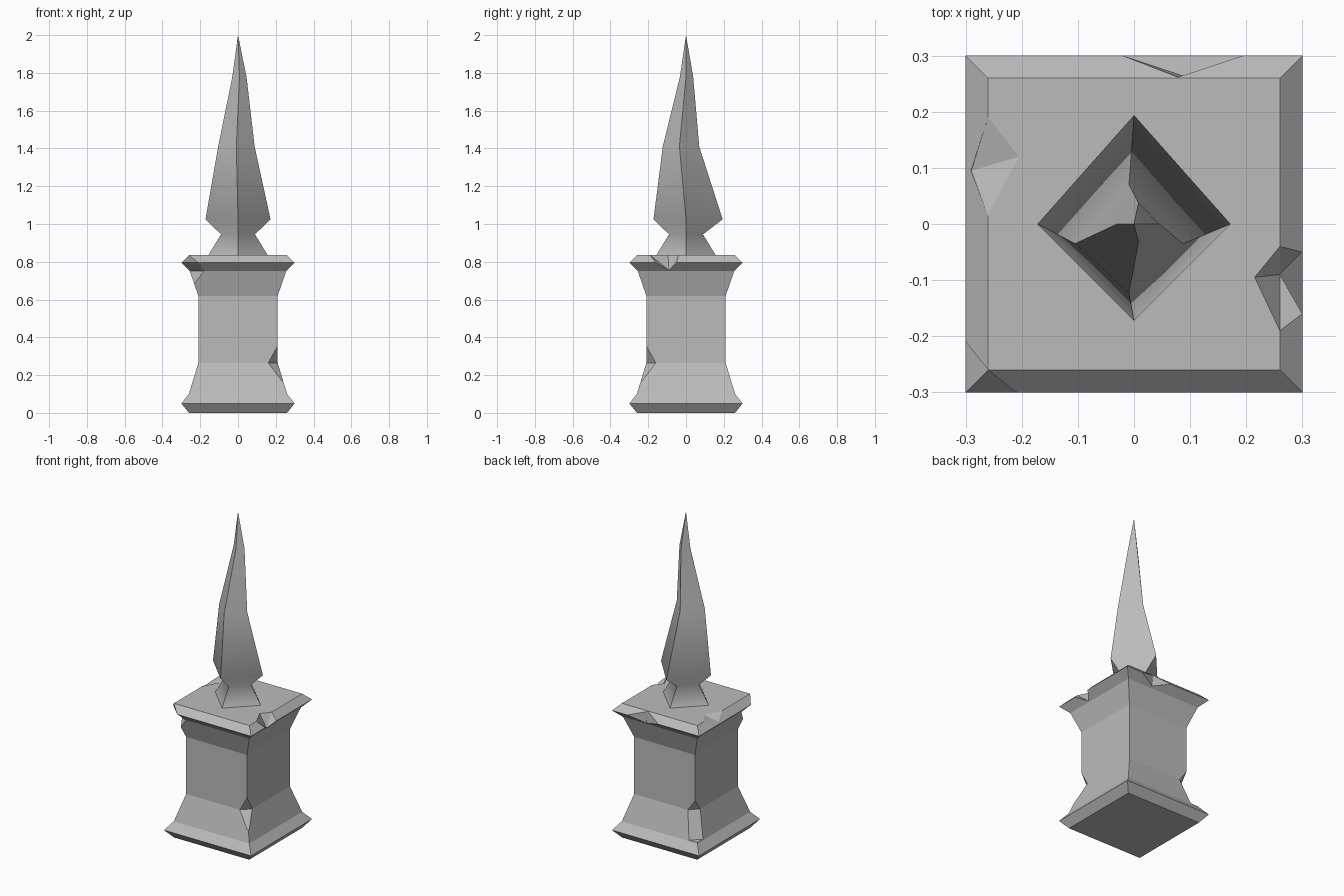
import bpy, bmesh, math
from mathutils import Vector

if "Cube" in bpy.data.objects:
    bpy.data.objects.remove(bpy.data.objects["Cube"], do_unlink=True)

stone = bpy.data.materials.new("grey_stone")
stone.use_nodes = True
GREY = (0.5, 0.5, 0.5, 1)
stone.diffuse_color = GREY
stone.node_tree.nodes["Principled BSDF"].inputs["Base Color"].default_value = GREY


def finish(name, bm):
    bmesh.ops.recalc_face_normals(bm, faces=bm.faces[:])
    mesh = bpy.data.meshes.new(name)
    bm.to_mesh(mesh)
    bm.free()
    mesh.materials.append(stone)
    obj = bpy.data.objects.new(name, mesh)
    bpy.context.collection.objects.link(obj)
    return obj


def loft(name, rings):
    """Bridge four-cornered rings; a ring of one point closes to a tip."""
    bm = bmesh.new()
    rows = [[bm.verts.new(p) for p in ring] for ring in rings]
    bm.faces.new(rows[0])
    for low, high in zip(rows, rows[1:]):
        for i in range(4):
            j = (i + 1) % 4
            if len(high) == 1:
                bm.faces.new((low[i], low[j], high[0]))
            else:
                bm.faces.new((low[i], low[j], high[j], high[i]))
    if len(rows[-1]) == 4:
        bm.faces.new(rows[-1])
    return finish(name, bm)


def carve(target, points):
    """Cut the convex hull of the points out of the target."""
    bm = bmesh.new()
    for p in points:
        bm.verts.new(p)
    hull = bmesh.ops.convex_hull(bm, input=bm.verts[:])
    spare = [g for g in hull["geom_interior"] if isinstance(g, bmesh.types.BMVert)]
    bmesh.ops.delete(bm, geom=spare, context='VERTS')
    cutter = finish("chip_cutter", bm)
    cutter.hide_render = True
    mod = target.modifiers.new("chip", 'BOOLEAN')
    mod.operation, mod.solver, mod.object = 'DIFFERENCE', 'EXACT', cutter
    bpy.context.view_layer.objects.active = target
    bpy.ops.object.modifier_apply(modifier=mod.name)
    bpy.data.objects.remove(cutter, do_unlink=True)


def chip_corner(target, sx, sy, profile):
    """Wedge across a vertical corner; profile holds (|x| + |y|, z) pairs."""
    outer = [(0.9, profile[0][1]), (0.9, profile[-1][1])]
    carve(target, [(sx * (d / 2 + w), sy * (d / 2 - w), z)
                   for d, z in profile + outer for w in (-0.4, 0.4)])


def chip_rim(target, points, out):
    """Notch in the cap rim; the first point is the innermost one on top."""
    pts = [Vector(p) for p in points]
    push = Vector(out) * 0.1 + Vector((0, 0, 0.05))
    carve(target, pts + [p + push for p in pts] + [pts[0] + Vector((0, 0, 0.05))])


# Square pedestal: foot, flared base, shaft, flared capital and cap
profile = [(0.26, 0), (0.3, 0.05), (0.26, 0.1), (0.21, 0.265),
           (0.21, 0.62), (0.255, 0.75), (0.3, 0.795), (0.26, 0.835)]
pedestal = loft("pedestal", [[(-r, -r, z), (r, -r, z), (r, r, z), (-r, r, z)]
                             for r, z in profile])

# Broken corners
chip_corner(pedestal, 1, -1, [(0.42, 0.355), (0.37, 0.265), (0.47, 0.17)])
chip_corner(pedestal, -1, 1, [(0.42, 0.335), (0.37, 0.265), (0.46, 0.105)])
chip_corner(pedestal, -1, -1, [(0.526, 0.86), (0.51, 0.795)])
chip_corner(pedestal, -1, -1, [(0.51, 0.796), (0.435, 0.75), (0.462, 0.685)])

# Broken cap rims: left, back and right sides
chip_rim(pedestal, [(0.215, -0.095, 0.835), (0.26, -0.04, 0.835), (0.26, -0.19, 0.835),
                    (0.3, -0.05, 0.795), (0.3, -0.16, 0.795), (0.26, -0.09, 0.755)], (1, 0, 0))
chip_rim(pedestal, [(0.077, 0.262, 0.835), (-0.025, 0.302, 0.794), (0.2, 0.302, 0.794),
                    (0.09, 0.264, 0.755)], (0, 1, 0))
chip_rim(pedestal, [(-0.205, 0.12, 0.835), (-0.26, 0.19, 0.835), (-0.26, 0.015, 0.835),
                    (-0.29, 0.095, 0.804)], (-1, 0, 0))

# Crooked four-sided spike standing on a pinched neck
spike = loft("spike", [
    [(0.16, 0, 0.83), (0, 0.16, 0.83), (-0.16, 0, 0.83), (0, -0.16, 0.83)],
    [(0.09, 0, 0.945), (0, 0.09, 0.945), (-0.09, 0, 0.945), (0, -0.09, 0.945)],
    [(0.172, 0, 1.025), (0, 0.194, 1.025), (-0.172, 0, 1.025), (0, -0.172, 1.025)],
    [(0.088, -0.035, 1.41), (-0.009, 0.07, 1.41), (-0.105, -0.035, 1.41), (-0.009, -0.123, 1.41)],
    [(0.045, 0, 1.78), (0.008, 0.038, 1.78), (-0.03, 0, 1.78), (0.008, -0.032, 1.78)],
    [(0, 0, 2)]])
bpy.ops.object.select_all(action='DESELECT')
spike.select_set(True)
bpy.context.view_layer.objects.active = spike
bpy.ops.object.shade_smooth_by_angle(angle=math.radians(65))
